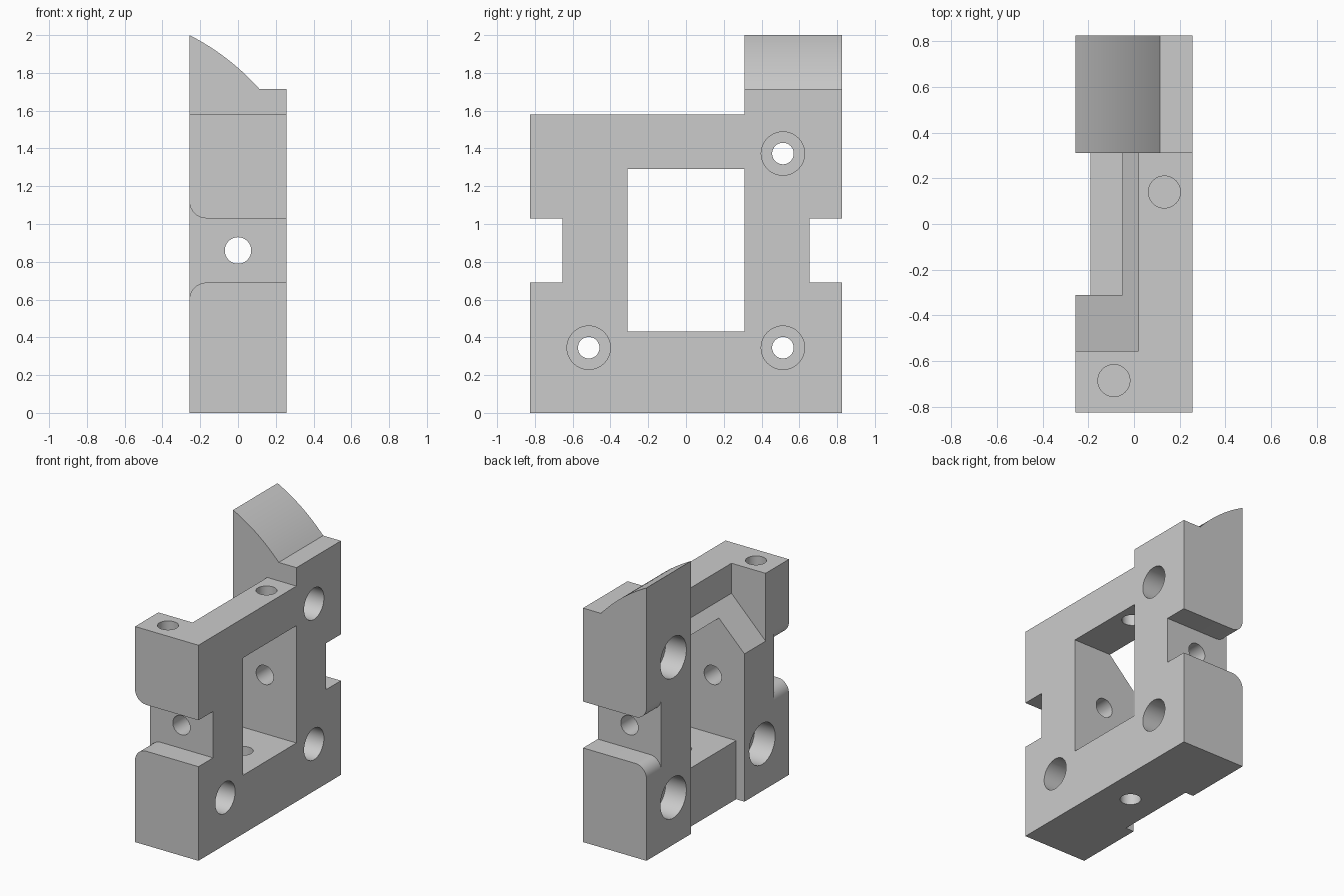
import bpy, bmesh, math

if "Cube" in bpy.data.objects:
    bpy.data.objects.remove(bpy.data.objects["Cube"])

grey = bpy.data.materials.new("plain grey")
grey.diffuse_color = (0.6, 0.6, 0.6, 1)
grey.use_nodes = True
grey.node_tree.nodes["Principled BSDF"].inputs["Base Color"].default_value = grey.diffuse_color


def prism(name, pts, axis, lo, hi):
    """Extrude a 2D profile along x (pts are y,z), y (x,z) or z (x,y)."""
    def place(p, t):
        return {"x": (t, p[0], p[1]), "y": (p[0], t, p[1]), "z": (p[0], p[1], t)}[axis]
    bm = bmesh.new()
    a = [bm.verts.new(place(p, lo)) for p in pts]
    b = [bm.verts.new(place(p, hi)) for p in pts]
    n = len(pts)
    bm.faces.new(a)
    bm.faces.new(b)
    for i in range(n):
        bm.faces.new((a[i], a[(i + 1) % n], b[(i + 1) % n], b[i]))
    bmesh.ops.recalc_face_normals(bm, faces=bm.faces)
    me = bpy.data.meshes.new(name)
    bm.to_mesh(me)
    bm.free()
    ob = bpy.data.objects.new(name, me)
    bpy.context.collection.objects.link(ob)
    return ob


def arc(cx, cy, r, a0, a1, n):
    return [(cx + r * math.cos(math.radians(a0 + (a1 - a0) * i / n)),
             cy + r * math.sin(math.radians(a0 + (a1 - a0) * i / n))) for i in range(n + 1)]


def rect(x0, x1, y0, y1):
    return [(x0, y0), (x1, y0), (x1, y1), (x0, y1)]


def circle(cx, cy, r):
    return arc(cx, cy, r, 0, 360, 48)[:-1]


# Stepped block with a tower at the back
block = prism("bracket_block", [(-.825, 0), (.825, 0), (.825, 2.1), (.31, 2.1),
                                (.31, 1.58), (-.825, 1.58)], "x", -.257, .257)
block.data.materials.append(grey)


def cut(pts, axis, lo, hi):
    cutter = prism("cutter", pts, axis, lo, hi)
    cutter.hide_render = True
    mod = block.modifiers.new("cut", "BOOLEAN")
    mod.operation = "DIFFERENCE"
    mod.solver = "EXACT"
    mod.object = cutter
    bpy.context.view_layer.objects.active = block
    bpy.ops.object.modifier_apply(modifier=mod.name)
    bpy.data.objects.remove(cutter, do_unlink=True)


# Curved tower top with a flat ledge
x0, z0, x1, z1, R = -.257, 2.0, .113, 1.715, 1.27
dx, dz = x1 - x0, z1 - z0
L = math.hypot(dx, dz)
h = math.sqrt(R * R - L * L / 4)
cx, cz = (x0 + x1) / 2 + dz / L * h, (z0 + z1) / 2 - dx / L * h
a0 = math.degrees(math.atan2(z0 - cz, x0 - cx))
a1 = math.degrees(math.atan2(z1 - cz, x1 - cx))
cut([(-.4, 2.07)] + arc(cx, cz, R, a0, a1, 16) + [(.4, 1.715), (.4, 2.3), (-.4, 2.3)],
    "y", .2, 1)

# Window, rear pocket with sloped floor, shallow recess in the lower bar
cut(rect(-.31, .31, .43, 1.29), "x", -.5, .5)
cut([(.02, 1.36), (.02, 1.8), (-.4, 1.8), (-.4, .94)], "y", -.555, .31)
cut(rect(-.31, .31, -.2, .6), "x", -.5, -.19)

# Side notches with rounded rear corners
f = .09
notch = ([(.4, .69)] + arc(-.257 + f, .69 - f, f, 90, 180, 8) + [(-.4, .69 - f), (-.4, 1.03 + f)]
         + arc(-.257 + f, 1.03 + f, f, 180, 270, 8) + [(.4, 1.03)])
for lo, hi in ((-1, -.655), (.655, 1)):
    cut(notch, "y", lo, hi)

# Cross bore through both columns
cut(circle(0, .86, .07), "y", -1, 1)

# Screw holes, counterbored on both faces
for y, z in ((.513, 1.373), (.513, .345), (-.515, .345)):
    cut(circle(y, z, .057), "x", -.5, .5)
    cut(circle(y, z, .115), "x", .09, .5)
    cut(circle(y, z, .15), "x", -.5, -.09)

# Vertical holes: upper bar, front corner (blind), lower bar
cut(circle(.133, .14, .07), "z", 1.2, 1.8)
cut(circle(-.088, -.685, .07), "z", 1.25, 1.8)
cut(circle(.035, .005, .07), "z", -.2, .6)

bpy.ops.object.select_all(action="DESELECT")
block.select_set(True)
bpy.context.view_layer.objects.active = block
bpy.ops.object.shade_smooth_by_angle(angle=math.radians(30))
